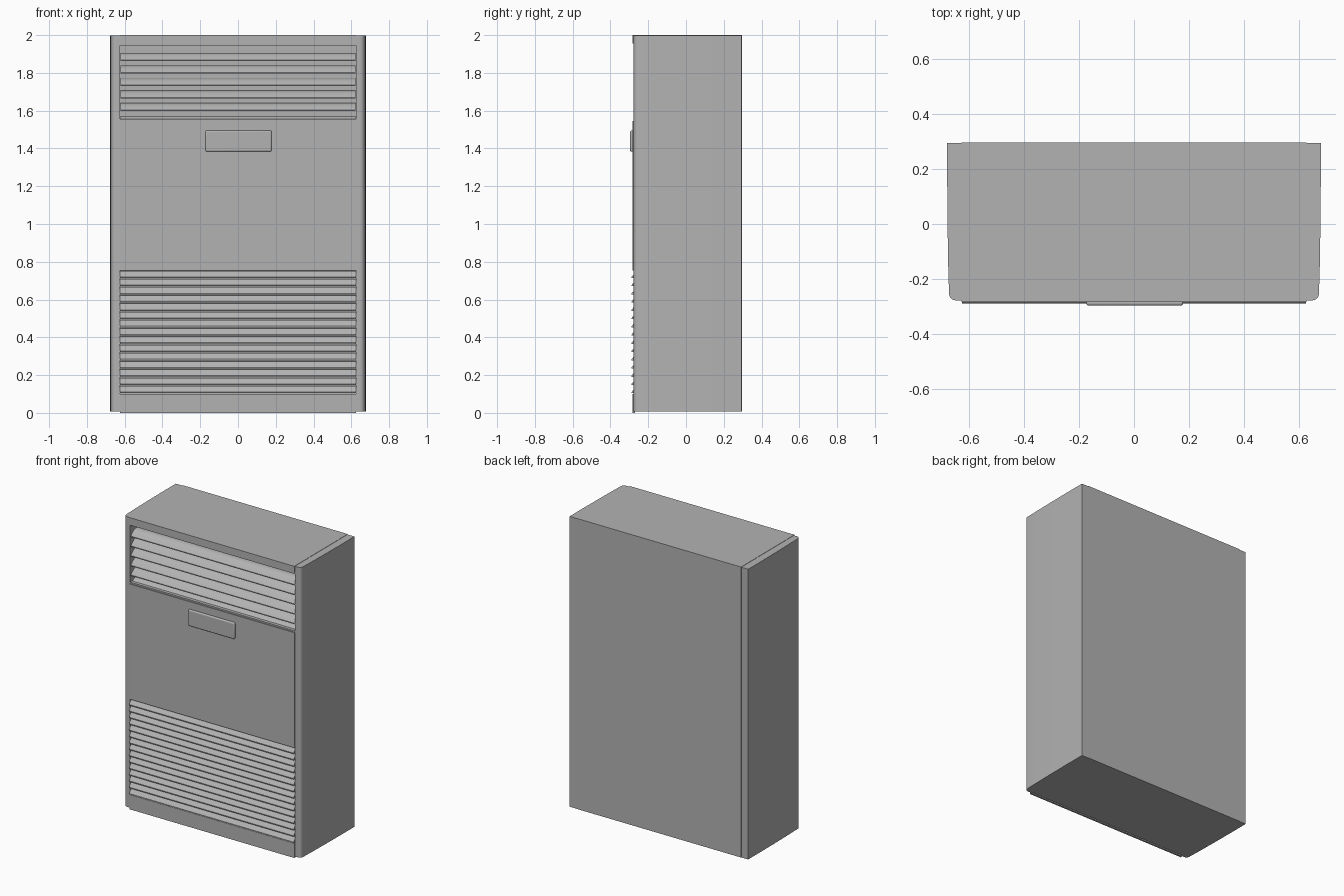
import bpy, bmesh, math

if "Cube" in bpy.data.objects:
    bpy.data.objects.remove(bpy.data.objects["Cube"])

# Mid-grey painted casing
grey = bpy.data.materials.new("casing_grey")
grey.diffuse_color = (0.45, 0.45, 0.45, 1)
grey.use_nodes = True
grey.node_tree.nodes["Principled BSDF"].inputs["Base Color"].default_value = grey.diffuse_color


def extrude(name, pts, axis, lo, hi):
    """Extrude a closed 2D profile: (y, z) along X, or (x, y) along Z."""
    def place(p, t):
        return (t, p[0], p[1]) if axis == 'X' else (p[0], p[1], t)
    bm = bmesh.new()
    a = [bm.verts.new(place(p, lo)) for p in pts]
    b = [bm.verts.new(place(p, hi)) for p in pts]
    n = len(pts)
    bm.faces.new(a)
    bm.faces.new(b[::-1])
    for i in range(n):
        j = (i + 1) % n
        bm.faces.new((a[j], a[i], b[i], b[j]))
    bmesh.ops.recalc_face_normals(bm, faces=bm.faces)
    me = bpy.data.meshes.new(name)
    bm.to_mesh(me)
    bm.free()
    me.materials.append(grey)
    ob = bpy.data.objects.new(name, me)
    bpy.context.collection.objects.link(ob)
    return ob


def smooth(ob):
    bpy.ops.object.select_all(action='DESELECT')
    ob.select_set(True)
    bpy.context.view_layer.objects.active = ob
    bpy.ops.object.shade_smooth_by_angle(angle=math.radians(30))


W = 0.625          # half width between the side panels
F, B = -0.283, 0.296

# Central cabinet, one profile with both vent recesses stepped into the front
extrude("cabinet", [
    (B, 0.008), (-0.27, 0.008), (-0.27, 0), (F, 0),
    (F, 0.10), (-0.245, 0.10), (-0.245, 0.755), (F, 0.755),
    (F, 1.545), (-0.19, 1.545), (-0.19, 1.955), (F, 1.955), (F, 2.0), (B, 2.0)],
    'X', -W, W)

# Side panels with a rounded front corner and slightly bowed outer face
corner = [(0.646 + 0.025 * math.sin(a), -0.252 - 0.025 * math.cos(a))
          for a in [math.radians(15 * k) for k in range(7)]]
bow = [(0.674, -0.15), (0.6765, 0.0), (0.6775, 0.14), (0.6775, 0.294)]
side = [(W, -0.277)] + corner + bow + [(W, 0.294)]
for label, s in (("left", -1), ("right", 1)):
    smooth(extrude(label + "_side_panel", [(s * x, y) for x, y in side],
                   'Z', 0.008, 1.998))

# Upper outlet louvres: curved blades dropping towards the front
for i in range(6):
    z = 1.882 - i * 0.0665
    top, under = [], []
    for k in range(7):
        t = k / 6
        y = -0.272 + 0.07 * t
        zc = z - 0.016 + 0.036 * t + 0.009 * math.sin(math.pi * t)
        h = 0.003 + 0.004 * math.sin(math.pi * t)
        top.append((y, zc + h))
        under.append((y, zc - h))
    smooth(extrude("outlet_louvre_%02d" % (i + 1), top + under[::-1],
                   'X', -W + 0.003, W - 0.003))

# Thin frame rails above and below the outlet
for label, z in (("upper", 1.945), ("lower", 1.545)):
    extrude("outlet_rail_" + label, [(-0.277, z), (-0.277, z + 0.01),
            (-0.255, z + 0.01), (-0.255, z)], 'X', -W, W)

# Lower intake grille: steep slats whose bottom lips stand just proud
for i in range(15):
    z = 0.104 + i * 0.0436
    extrude("intake_slat_%02d" % (i + 1), [
        (-0.288, z), (-0.288, z + 0.006), (-0.262, z + 0.038),
        (-0.256, z + 0.036), (-0.279, z)], 'X', -W + 0.001, W - 0.001)

# Control display plate with soft rounded edges
plate = extrude("display_plate", [(F + 0.006, 1.383), (-0.296, 1.383),
                (-0.296, 1.495), (F + 0.006, 1.495)], 'X', -0.173, 0.178)
bev = plate.modifiers.new("soft_edges", 'BEVEL')
bev.width = 0.008
bev.segments = 4
smooth(plate)
